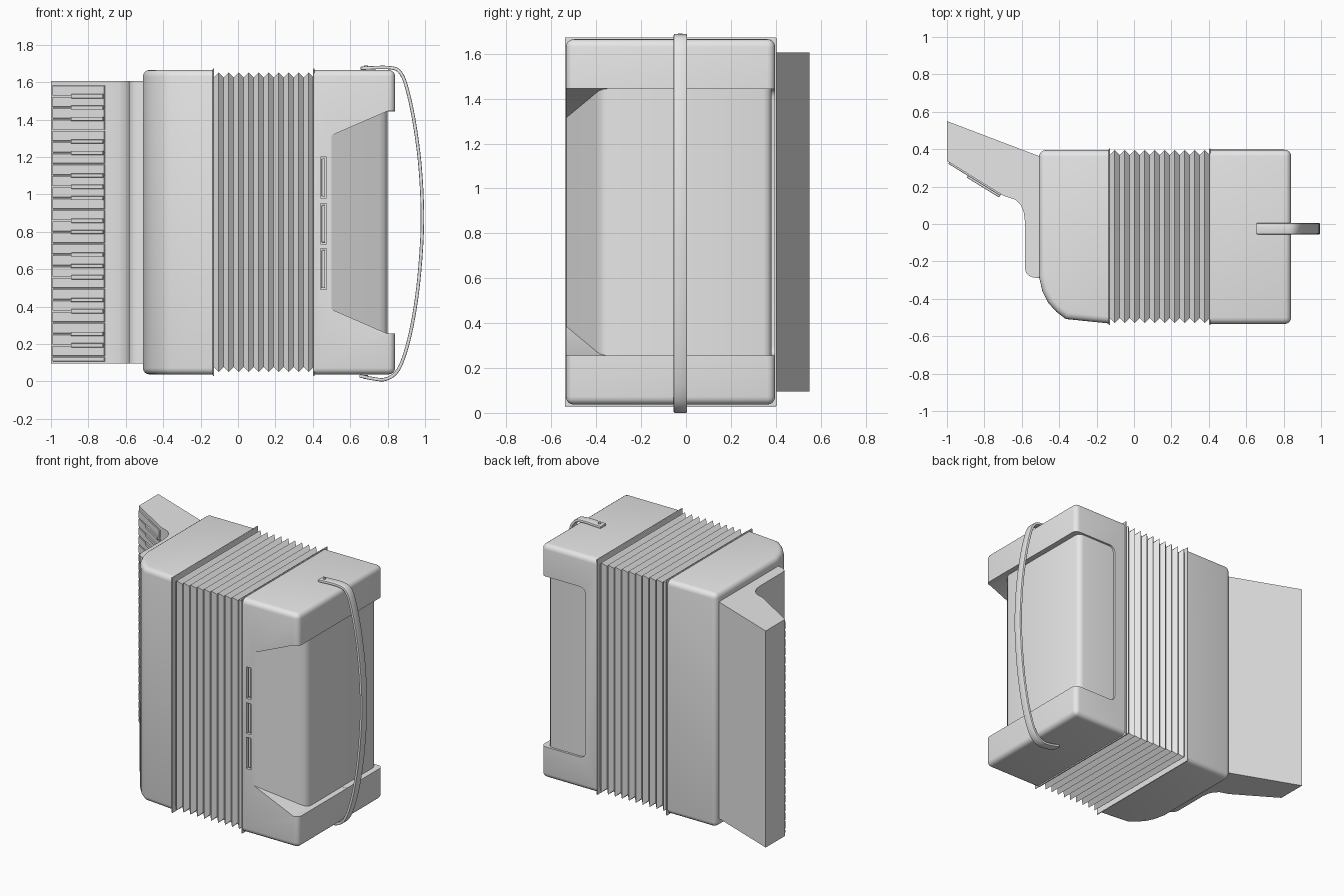
import bpy
import bmesh
import math
from mathutils import Vector, Matrix

if "Cube" in bpy.data.objects:
    bpy.data.objects.remove(bpy.data.objects["Cube"], do_unlink=True)

GREY = (0.8, 0.8, 0.8, 1)
grey = bpy.data.materials.new("plain_grey")
grey.use_nodes = True
grey.diffuse_color = GREY
grey.node_tree.nodes["Principled BSDF"].inputs["Base Color"].default_value = GREY


def finish(name, bm):
    bmesh.ops.recalc_face_normals(bm, faces=bm.faces[:])
    mesh = bpy.data.meshes.new(name)
    bm.to_mesh(mesh)
    bm.free()
    mesh.materials.append(grey)
    ob = bpy.data.objects.new(name, mesh)
    bpy.context.collection.objects.link(ob)
    return ob


def activate(ob):
    bpy.ops.object.select_all(action="DESELECT")
    ob.select_set(True)
    bpy.context.view_layer.objects.active = ob


def smooth(ob, degrees=35):
    activate(ob)
    bpy.ops.object.shade_smooth_by_angle(angle=math.radians(degrees))


def prism(name, pts, lo, hi, axis="z", bevel=0, join_x=None, segments=4):
    """Extrude an outline; bevel its sharp edges except those on the join plane."""
    bm = bmesh.new()
    rings = []
    for t in (lo, hi):
        rings.append([bm.verts.new((a, b, t) if axis == "z" else (a, t, b)) for a, b in pts])
    for r in rings:
        bm.faces.new(r)
    for i in range(len(pts)):
        j = (i + 1) % len(pts)
        bm.faces.new((rings[0][i], rings[0][j], rings[1][j], rings[1][i]))
    bmesh.ops.recalc_face_normals(bm, faces=bm.faces[:])
    if bevel:
        def on_join(e):
            return join_x is not None and all(abs(v.co.x - join_x) < 1e-4 for v in e.verts)
        edges = [e for e in bm.edges if e.calc_face_angle() > 1 and not on_join(e)]
        bmesh.ops.bevel(bm, geom=edges, offset=bevel, segments=segments,
                        profile=0.5, affect="EDGES", clamp_overlap=True)
    return finish(name, bm)


def rect(x0, x1, y0, y1):
    return [(x0, y0), (x1, y0), (x1, y1), (x0, y1)]


def cut(ob, cutter):
    mod = ob.modifiers.new("cut", "BOOLEAN")
    mod.operation = "DIFFERENCE"
    mod.solver = "EXACT"
    mod.object = cutter
    activate(ob)
    bpy.ops.object.modifier_apply(modifier=mod.name)
    bpy.data.objects.remove(cutter, do_unlink=True)


# Treble casing with rounded front grille
casing = [(-0.13, 0.395), (-0.508, 0.395), (-0.508, -0.28), (-0.49, -0.36), (-0.46, -0.42),
          (-0.415, -0.47), (-0.365, -0.508), (-0.13, -0.532)]
smooth(prism("treble_casing", casing, 0.037, 1.665, bevel=0.035, join_x=-0.13))

# Bass casing, hollowed for the hand panel
bass = prism("bass_casing", rect(0.405, 0.84, -0.535, 0.397), 0.037, 1.665,
             bevel=0.035, join_x=0.405)
LOW, HIGH = 0.255, 1.445
cut(bass, prism("front_cutter", [(0.50, 0.385), (0.80, LOW), (1, LOW), (1, HIGH),
                                 (0.80, HIGH), (0.50, 1.315)], -0.7, 0.0, "y"))
r = 0.04
back = [(1, LOW + 0.001), (1, HIGH - 0.001)]
for cz, start in ((HIGH - r, 90), (LOW + r, 180)):
    for k in range(5):
        a = math.radians(start + 22.5 * k)
        back.append((0.50 + r + r * math.cos(a), cz + (r - 0.001) * math.sin(a)))
cut(bass, prism("back_cutter", back, -0.02, 0.7, "y"))
SLOTS = ((0.98, 1.20), (0.735, 0.95), (0.49, 0.71))
for z0, z1 in SLOTS:
    cut(bass, prism("slot_cutter", rect(0.44, 0.473, z0, z1), -0.6, -0.515, "y"))
smooth(bass)

# Register switches inside the slots
for i, (z0, z1) in enumerate(SLOTS):
    prism(f"register_switch_{i + 1}", rect(0.447, 0.466, z0 + 0.008, z1 - 0.008),
          -0.527, -0.50, "y", bevel=0.004, segments=2)

# Hand panel set into the bass casing
panel = [(0.42, -0.30), (0.50, -0.533), (0.755, -0.40), (0.78, -0.385), (0.795, -0.365),
         (0.80, -0.34), (0.80, 0.345), (0.793, 0.365), (0.78, 0.377), (0.76, 0.382), (0.42, 0.382)]
smooth(prism("hand_panel", panel, 0.2, 1.5))

# Rims where the casings meet the bellows
for name, x in (("treble_rim", -0.135), ("bass_rim", 0.402)):
    prism(name, rect(x, x + 0.008, -0.54, 0.403), 0.029, 1.672, bevel=0.02, segments=3)

# Bellows: alternating ridge and valley loops
FOLDS = 10
bm = bmesh.new()
loops = []
for i in range(2 * FOLDS + 1):
    x = -0.13 + 0.535 * i / (2 * FOLDS)
    d = 0 if i % 2 else 0.027
    corners = rect(-0.53 + d, 0.395 - d, 0.05 + d, 1.652 - d)
    loops.append([bm.verts.new((x, y, z)) for y, z in corners])
for a, b in zip(loops, loops[1:]):
    for k in range(4):
        m = (k + 1) % 4
        bm.faces.new((a[k], a[m], b[m], b[k]))
bm.faces.new(loops[0])
bm.faces.new(loops[-1])
finish("bellows", bm)

# Keyboard body: slanted bed, curved neck, flange against the casing
body = [(-1, 0.55), (-0.50, 0.36), (-0.50, -0.29), (-0.535, -0.287), (-0.56, -0.278),
        (-0.577, -0.26), (-0.584, -0.235), (-0.584, 0.02), (-0.59, 0.065), (-0.605, 0.10),
        (-0.635, 0.13), (-0.70, 0.152), (-1, 0.337)]
smooth(prism("keyboard_body", body, 0.095, 1.605), 30)

# Keys lie along the slanted bed
start, end = Vector((-0.70, 0.152, 0)), Vector((-1, 0.337, 0))
along = (end - start).normalized()
out = Vector((-along.y, along.x, 0))
if out.y > 0:
    out = -out


def keys(name, rows, u0, u1, height):
    bm = bmesh.new()
    for z0, z1 in rows:
        mid = start + along * (u0 + u1) / 2 + Vector((0, 0, (z0 + z1) / 2))
        frame = Matrix.Translation(mid) @ Matrix((along, out, (0, 0, 1))).transposed().to_4x4()
        size = Matrix.Diagonal((u1 - u0, height * 2, z1 - z0, 1))
        bmesh.ops.create_cube(bm, size=1, matrix=frame @ size)
    bmesh.ops.bevel(bm, geom=bm.edges[:], offset=0.002, segments=1, affect="EDGES")
    finish(name, bm)


TOP, PITCH, COUNT = 1.585, 0.0605, 24
keys("natural_keys", [(TOP - PITCH * (k + 1) + 0.003, TOP - PITCH * k - 0.003)
                      for k in range(COUNT)], 0.012, 0.338, 0.009)
keys("sharp_keys", [(TOP - PITCH * k - 0.011, TOP - PITCH * k + 0.011)
                    for k in range(1, COUNT) if k % 7 in (1, 2, 3, 5, 6)], 0.014, 0.215, 0.02)
keys("key_end_strip", [(0.107, 0.13)], 0.012, 0.338, 0.009)

# Hand strap: ribbon swept along a smooth path
path = [Vector(p) for p in ((0.655, 1.674), (0.80, 1.678), (0.865, 1.655), (0.905, 1.56),
                            (0.945, 1.37), (0.975, 1.13), (0.986, 0.86), (0.972, 0.60),
                            (0.945, 0.38), (0.905, 0.19), (0.855, 0.06), (0.79, 0.012),
                            (0.72, 0.015), (0.65, 0.03))]
ext = [path[0] * 2 - path[1]] + path + [path[-1] * 2 - path[-2]]
line = []
for a, b, c, d in zip(ext, ext[1:], ext[2:], ext[3:]):
    for s in range(5):
        t = s / 5
        line.append((b * 2 + (c - a) * t + (a * 2 - b * 5 + c * 4 - d) * t * t
                     + (b * 3 - a - c * 3 + d) * t ** 3) / 2)
line.append(path[-1])
outer, inner = [], []
for i, p in enumerate(line):
    tan = (line[min(i + 1, len(line) - 1)] - line[max(i - 1, 0)]).normalized()
    n = Vector((-tan.y, tan.x)) * 0.009
    outer.append(tuple(p + n))
    inner.append(tuple(p - n))
smooth(prism("hand_strap", outer + inner[::-1], -0.055, 0.005, "y", bevel=0.005, segments=2), 40)

# Strap studs
for name, z in (("upper_strap_stud", 1.68), ("lower_strap_stud", 0.024)):
    bm = bmesh.new()
    bmesh.ops.create_cone(bm, cap_ends=True, segments=16, radius1=0.01, radius2=0.01, depth=0.02,
                          matrix=Matrix.Translation((0.685, -0.025, z)))
    smooth(finish(name, bm))
